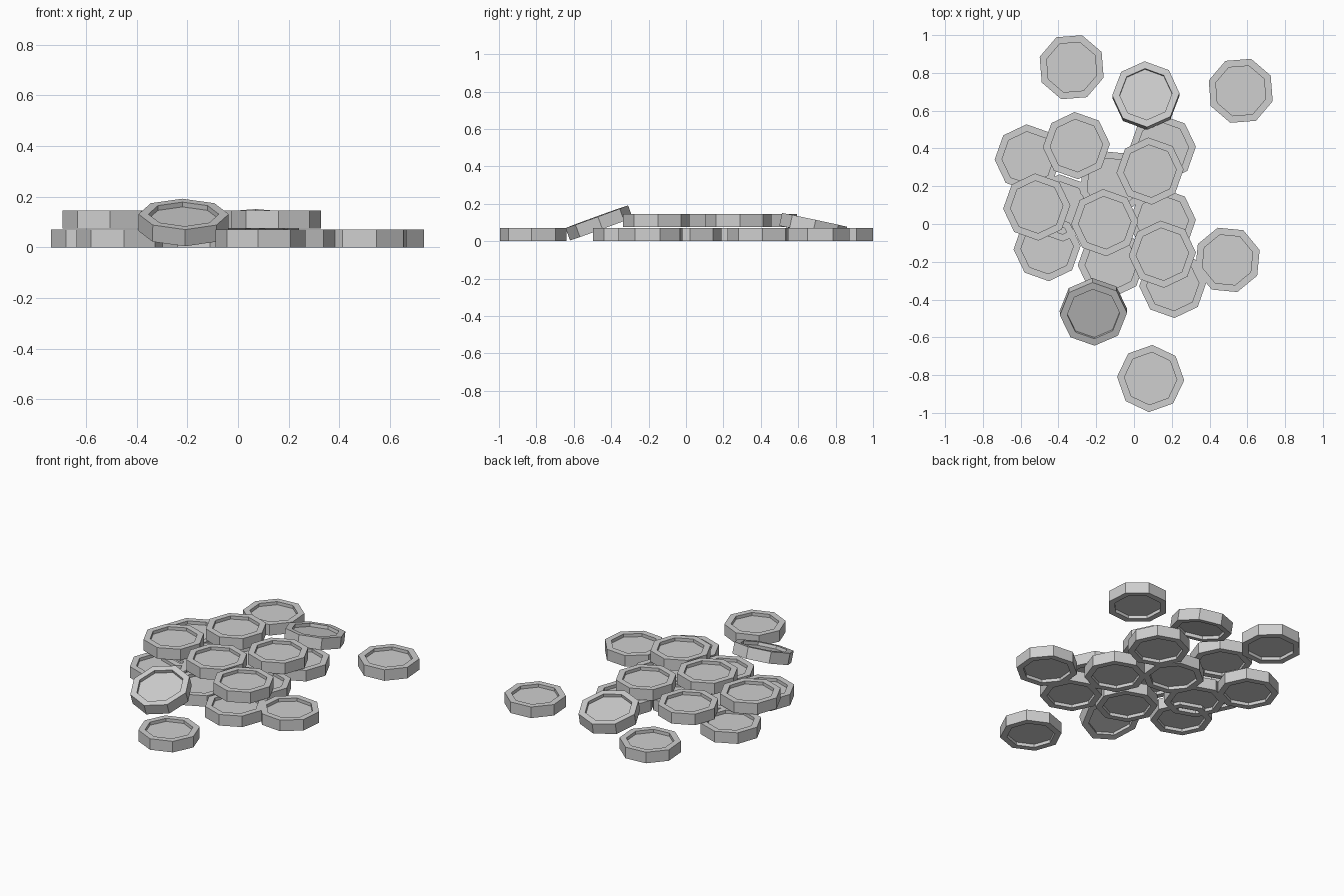
import bpy
import bmesh
from math import radians

RADIUS, RIM, THICK, DEPTH = 0.178, 0.78, 0.07, 0.02
LOWER, UPPER = THICK / 2, 0.11

cube = bpy.data.objects.get("Cube")
if cube:
    bpy.data.objects.remove(cube, do_unlink=True)

grey = bpy.data.materials.new("light_grey")
grey.use_nodes = True
grey.diffuse_color = (0.62, 0.62, 0.62, 1)
grey.node_tree.nodes["Principled BSDF"].inputs["Base Color"].default_value = grey.diffuse_color


def coin_mesh():
    """Eight-sided disc with a sunken panel on both faces."""
    bm = bmesh.new()
    bmesh.ops.create_cone(bm, cap_ends=True, segments=8, radius1=RADIUS,
                          radius2=RADIUS, depth=THICK)
    # Put a corner on the +x axis
    corner = max(bm.verts, key=lambda v: v.co.x).co
    turn = -corner.to_2d().angle_signed((1, 0)) if abs(corner.y) > 0.01 else 0
    if turn:
        from mathutils import Matrix
        bmesh.ops.rotate(bm, verts=bm.verts, matrix=Matrix.Rotation(turn, 3, "Z"))
    for cap in [f for f in bm.faces if abs(f.normal.z) > 0.9]:
        side = 1 if cap.normal.z > 0 else -1
        # Rim, then a vertical wall down to the panel
        for scale, drop in ((RIM, 0), (1, DEPTH)):
            panel = bmesh.ops.extrude_discrete_faces(bm, faces=[cap])["faces"][0]
            for v in panel.verts:
                v.co.x *= scale
                v.co.y *= scale
                v.co.z -= side * drop
            cap = panel
    bmesh.ops.recalc_face_normals(bm, faces=bm.faces)
    mesh = bpy.data.meshes.new("coin")
    bm.to_mesh(mesh)
    bm.free()
    mesh.materials.append(grey)
    return mesh


mesh = coin_mesh()


def add_coin(name, x, y, z, spin=3, tilt=0):
    coin = bpy.data.objects.new(name, mesh)
    coin.location = (x, y, z)
    coin.rotation_euler = (radians(tilt), 0, radians(spin))
    bpy.context.collection.objects.link(coin)


# Loose coins on the ground around the pile: x, y, spin
for i, (x, y, spin) in enumerate([(-0.33, 0.83, 27), (0.565, 0.705, 27),
                                  (0.495, -0.19, 17), (0.088, -0.818, -3)]):
    add_coin(f"loose_coin_{i + 1}", x, y, LOWER, spin)

# Bottom layer of the pile
for i, (x, y) in enumerate([(-0.56, 0.35), (-0.46, -0.125), (0.15, 0.4), (0.15, 0.013),
                            (0.205, -0.32), (-0.12, -0.21), (-0.385, 0.085)]):
    add_coin(f"bottom_coin_{i + 1}", x, y, LOWER)
add_coin("bottom_coin_8", -0.115, 0.215, LOWER, 17)

# Top layer of the pile
for i, (x, y) in enumerate([(-0.305, 0.415), (-0.515, 0.09), (-0.155, 0.007),
                            (0.085, 0.28), (0.15, -0.16)]):
    add_coin(f"top_coin_{i + 1}", x, y, UPPER)

# Coins leaning against the pile
add_coin("back_leaning_coin", 0.063, 0.68, 0.08, 2, -12)
add_coin("front_leaning_coin", -0.215, -0.465, 0.098, 2, 20)
